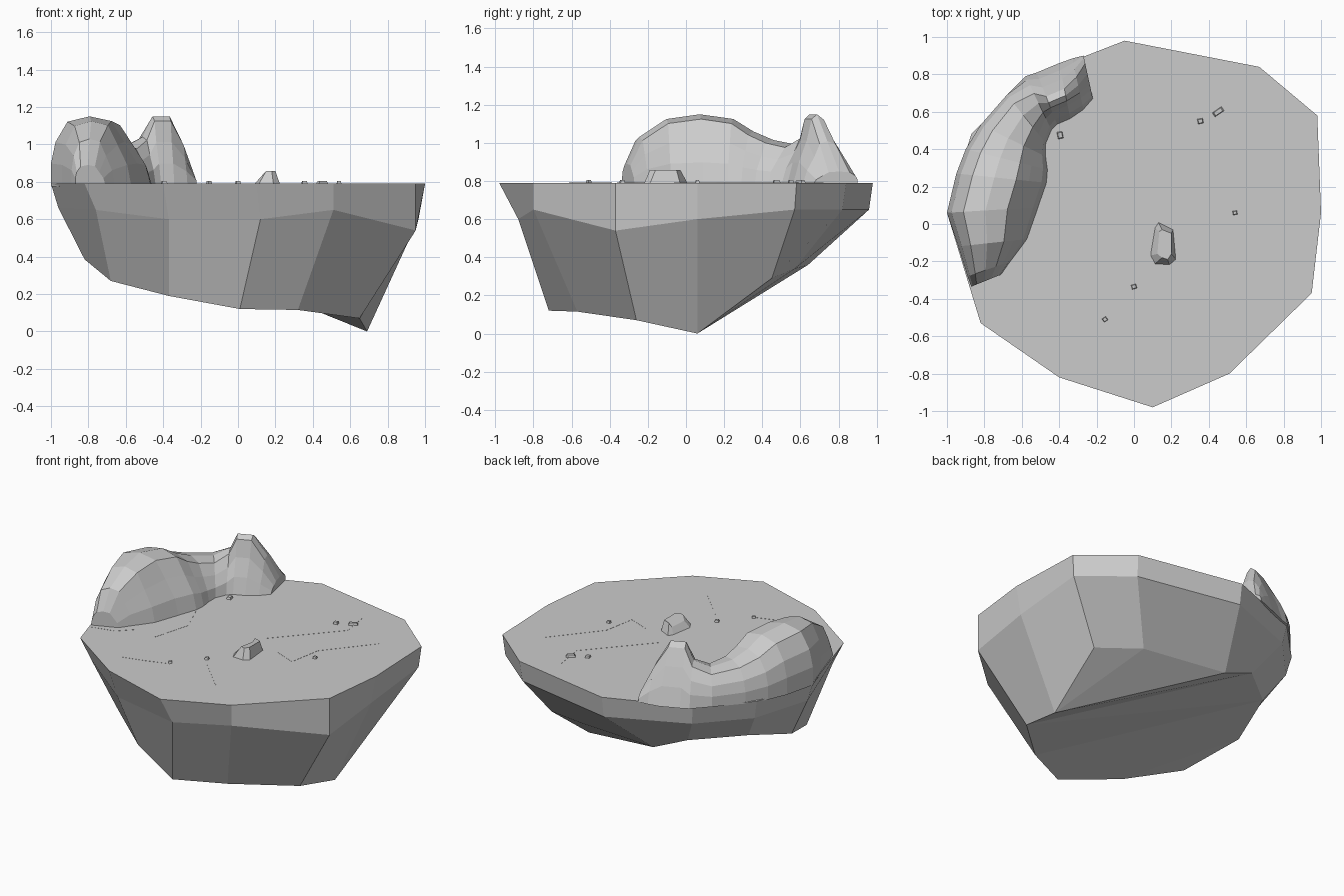
import bpy, bmesh, math
from mathutils import Vector

if "Cube" in bpy.data.objects:
    bpy.data.objects.remove(bpy.data.objects["Cube"])

TOP = 0.79


def finish(bm, name):
    bmesh.ops.recalc_face_normals(bm, faces=bm.faces)
    me = bpy.data.meshes.new(name)
    bm.to_mesh(me)
    bm.free()
    ob = bpy.data.objects.new(name, me)
    bpy.context.collection.objects.link(ob)
    return ob


def bridge(bm, a, b):
    n = len(a)
    for i in range(n):
        j = (i + 1) % n
        bm.faces.new((a[i], a[j], b[j], b[i]))


# Floating ground slab: flat top, short rim, tapering underside
rim = [(-.05, .98), (.67, .84), (.98, .58), (1, .06), (.95, -.37), (.51, -.8),
       (.10, -.98), (-.40, -.82), (-.82, -.53), (-1, .06), (-.87, .48), (-.59, .77)]
mid = [(-.05, .96, .65), (.66, .82, .65), (.965, .57, .65), (.965, .06, .60),
       (.95, -.37, .54), (.51, -.80, .65), (.12, -.88, .60), (-.37, -.77, .60),
       (-.76, -.50, .65), (-.96, .06, .66), (-.84, .46, .66), (-.57, .75, .66)]
low = [(-.2, .64, .36), (.40, .57, .34), (.70, .45, .29), (.69, .06, 0),
       (.65, -.26, .07), (.32, -.57, .115), (.01, -.72, .12), (-.37, -.55, .19),
       (-.68, -.33, .27), (-.82, .03, .385), (-.73, .37, .48), (-.44, .61, .46)]
bm = bmesh.new()
r0 = [bm.verts.new((x, y, TOP)) for x, y in rim]
r1 = [bm.verts.new(p) for p in mid]
r2 = [bm.verts.new(p) for p in low]
bm.faces.new(r0)
bridge(bm, r0, r1)
bridge(bm, r1, r2)
for a, b, c in [(3, 2, 1), (3, 1, 0), (3, 0, 11), (3, 11, 4), (4, 11, 10), (4, 10, 5),
                (5, 10, 6), (6, 10, 9), (6, 9, 7), (7, 9, 8)]:
    bm.faces.new((r2[a], r2[b], r2[c]))
finish(bm, "ground_slab")

# Boulder ridge: cross-sections (outer xy, inner xy, height, crest narrowing)
sections = [(-.87, -.335, -.71, -.27, .10, 0), (-.89, -.28, -.66, -.20, .24, 0),
            (-.94, -.12, -.57, -.08, .335, 0), (-1, .06, -.51, .09, .36, 0),
            (-.95, .27, -.465, .22, .335, 0), (-.90, .40, -.46, .29, .27, 0),
            (-.82, .53, -.47, .36, .225, 0), (-.68, .69, -.47, .43, .20, 0),
            (-.58, .79, -.44, .50, .25, .3), (-.52, .81, -.41, .53, .36, .6),
            (-.40, .86, -.34, .56, .36, .6), (-.33, .885, -.27, .61, .22, .4),
            (-.27, .90, -.22, .67, .06, 0)]
profile = [(0, -.04), (0, .30), (.05, .62), (.18, .92), (.42, 1), (.66, .93),
           (.80, .62), (.94, .30), (1, -.04)]
bm = bmesh.new()
rings = []
for ox, oy, ix, iy, h, nar in sections:
    ring = []
    for t, k in profile:
        t += (0.68 - t) * nar * max(k, 0)
        ring.append(bm.verts.new((ox + (ix - ox) * t, oy + (iy - oy) * t, TOP + h * k)))
    rings.append(ring)
for a, b in zip(rings, rings[1:]):
    bridge(bm, a, b)
bm.faces.new(rings[0])
bm.faces.new(rings[-1])
finish(bm, "boulder_ridge")

# Single rock in the middle of the ground
base = [(.13, .01), (.21, -.03), (.225, -.19), (.19, -.22), (.11, -.215), (.085, -.17), (.11, -.02)]
crest = [(.15, -.03), (.20, -.05), (.20, -.16), (.18, -.19), (.15, -.18), (.125, -.16), (.135, -.04)]
bm = bmesh.new()
b = [bm.verts.new((x, y, TOP - .005)) for x, y in base]
c = [bm.verts.new((x, y, TOP + (.068 if x > .14 else .04))) for x, y in crest]
bridge(bm, b, c)
bm.faces.new(c)
bm.faces.new(b)
finish(bm, "center_rock")

# Scattered pebbles: position, half sizes, rotation
for i, (x, y, sx, sy, rot) in enumerate([(.355, .55, .022, .020, .2), (.45, .60, .045, .020, .6),
                                         (.54, .06, .018, .016, .1), (0, -.335, .020, .018, .3),
                                         (-.155, -.51, .018, .017, .6), (-.395, .475, .022, .028, .2)]):
    bm = bmesh.new()
    loops = []
    for z, s in ((-.004, 1), (.014, .7)):
        loop = []
        for k in range(4):
            a = (k + .5) * math.tau / 4
            px, py = sx * s * math.cos(a), sy * s * math.sin(a)
            loop.append(bm.verts.new((x + px * math.cos(rot) - py * math.sin(rot),
                                      y + px * math.sin(rot) + py * math.cos(rot), TOP + z)))
        loops.append(loop)
    bridge(bm, loops[0], loops[1])
    bm.faces.new(loops[0])
    bm.faces.new(loops[1])
    finish(bm, f"pebble_{i + 1}")

# Hairline cracks lying almost flush with the ground
cracks = [[(-.86, -.36), (-.70, -.32), (-.61, -.23)], [(.04, -.39), (.17, -.52), (.26, -.61)],
          [(.11, .11), (.47, .51), (.44, .72)], [(.30, 0), (.45, -.06), (.49, .16), (.74, .46)],
          [(-.45, -.61), (-.30, -.57), (-.15, -.52)], [(-.45, -.25), (-.38, 0), (-.46, .2)]]
bm = bmesh.new()
for path in cracks:
    for p, q in zip(path, path[1:]):
        p, q = Vector(p), Vector(q)
        d = (q - p).normalized()
        s = Vector((-d.y, d.x)) * .003
        bottom = [bm.verts.new((v.x, v.y, TOP - .004)) for v in (p + s, p - s, q - s, q + s)]
        top = [bm.verts.new((v.co.x, v.co.y, TOP + .001)) for v in bottom]
        bridge(bm, bottom, top)
        bm.faces.new(bottom)
        bm.faces.new(top)
finish(bm, "ground_cracks")
